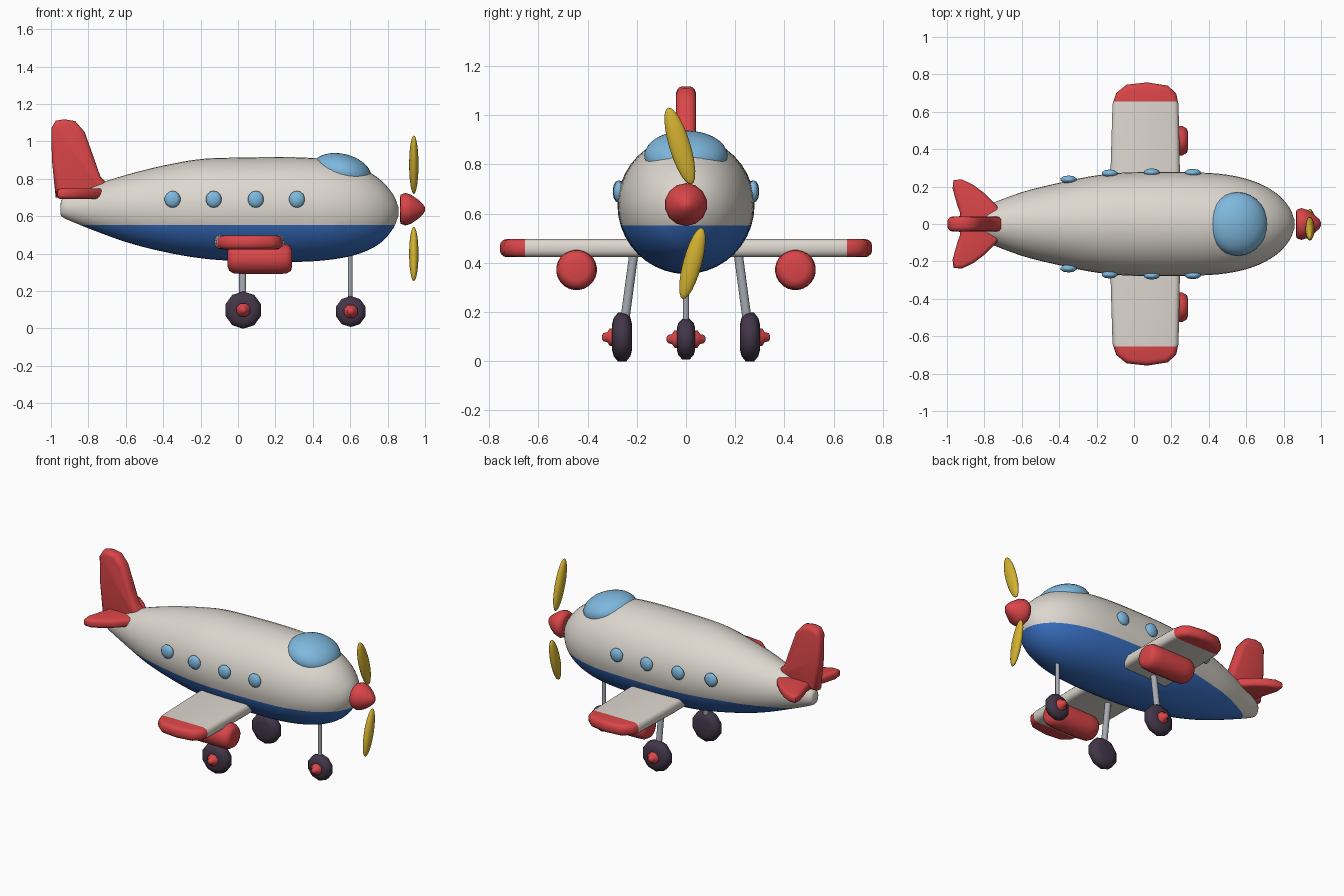
import bpy, bmesh, math
from mathutils import Vector, Matrix

cube = bpy.data.objects.get("Cube")
if cube:
    bpy.data.objects.remove(cube, do_unlink=True)


def material(name, rgb):
    m = bpy.data.materials.new(name)
    m.use_nodes = True
    m.diffuse_color = (*rgb, 1)
    m.node_tree.nodes["Principled BSDF"].inputs["Base Color"].default_value = (*rgb, 1)
    return m


CREAM = material("cream", (0.72, 0.68, 0.62))
BLUE = material("deep blue", (0.04, 0.16, 0.55))
RED = material("red", (0.70, 0.06, 0.065))
GLASS = material("sky blue", (0.21, 0.48, 0.73))
YELLOW = material("yellow", (0.65, 0.44, 0.03))
TYRE = material("dark plum", (0.055, 0.037, 0.065))
METAL = material("grey metal", (0.38, 0.40, 0.44))


def finish(name, bm, mats, angle=50, rule=None):
    """Turn a bmesh into a smooth-shaded object; rule picks each face's material."""
    bmesh.ops.recalc_face_normals(bm, faces=bm.faces)
    if rule:
        for f in bm.faces:
            f.material_index = rule(f.calc_center_median())
    me = bpy.data.meshes.new(name)
    bm.to_mesh(me)
    bm.free()
    ob = bpy.data.objects.new(name, me)
    bpy.context.collection.objects.link(ob)
    for m in mats:
        me.materials.append(m)
    bpy.ops.object.select_all(action='DESELECT')
    ob.select_set(True)
    bpy.context.view_layer.objects.active = ob
    bpy.ops.object.shade_smooth_by_angle(angle=math.radians(angle))
    return ob


def cut(bm, co, no):
    bmesh.ops.bisect_plane(bm, geom=bm.verts[:] + bm.edges[:] + bm.faces[:],
                           plane_co=co, plane_no=no)


def loft(rings):
    bm = bmesh.new()
    rows = [[bm.verts.new(p) for p in ring] for ring in rings]
    n = len(rows[0])
    for a, b in zip(rows, rows[1:]):
        for i in range(n):
            j = (i + 1) % n
            bm.faces.new((a[i], a[j], b[j], b[i]))
    bm.faces.new(rows[0])
    bm.faces.new(rows[-1])
    return bm


def lathe(name, origin, direction, profile, mat, sides=16, angle=50):
    """Spin (distance, radius) pairs around a direction."""
    rot = Vector(direction).to_track_quat('Z', 'Y').to_matrix()
    turn = [2 * math.pi * (i + 0.5) / sides for i in range(sides)]
    rings = [[Vector(origin) + rot @ Vector((r * math.cos(t), r * math.sin(t), d))
              for t in turn] for d, r in profile]
    return finish(name, loft(rings), [mat], angle)


def ellipsoid(name, centre, size, mat, axis='X', tilt=0, u=20, v=12):
    bm = bmesh.new()
    place = (Matrix.Translation(centre) @ Matrix.Rotation(math.radians(tilt), 4, axis)
             @ Matrix.Diagonal((*size, 1)))
    bmesh.ops.create_uvsphere(bm, u_segments=u, v_segments=v, radius=1, matrix=place)
    return finish(name, bm, [mat], 80)


def slab(outline, thick, bevel):
    """Flat outline in XY, thickened about z = 0 with rounded rims."""
    bm = bmesh.new()
    face = bm.faces.new([bm.verts.new((x, y, -thick)) for x, y in outline])
    out = bmesh.ops.extrude_face_region(bm, geom=[face])
    top = [v for v in out['geom'] if isinstance(v, bmesh.types.BMVert)]
    bmesh.ops.translate(bm, verts=top, vec=(0, 0, 2 * thick))
    rims = [e for e in bm.edges if abs(e.verts[0].co.z - e.verts[1].co.z) < 1e-5]
    bmesh.ops.bevel(bm, geom=rims, offset=bevel, segments=3, profile=0.5, affect='EDGES')
    return bm


# Fuselage: stations of x, top, bottom, half width, blended smoothly
stations = [(-0.95, 0.66, 0.61, 0.02), (-0.93, 0.70, 0.59, 0.045), (-0.8, 0.755, 0.535, 0.095),
            (-0.6, 0.82, 0.462, 0.17), (-0.4, 0.87, 0.41, 0.22), (-0.2, 0.905, 0.375, 0.26),
            (0.0, 0.913, 0.36, 0.277), (0.3, 0.915, 0.355, 0.277), (0.5, 0.9, 0.368, 0.263),
            (0.65, 0.86, 0.4, 0.225), (0.76, 0.795, 0.455, 0.165), (0.83, 0.715, 0.535, 0.09),
            (0.857, 0.65, 0.6, 0.025)]
P = [Vector(s) for s in stations]
P = [2 * P[0] - P[1]] + P + [2 * P[-1] - P[-2]]
path = []
for a, b, c, d in zip(P, P[1:], P[2:], P[3:]):
    for k in range(4):
        t = k / 4
        path.append(b + 0.5 * t * (c - a + t * (2 * a - 5 * b + 4 * c - d
                                                + t * (3 * (b - c) + d - a))))
path.append(P[-2])
ANG = [2 * math.pi * i / 40 for i in range(40)]
body = loft([[(x, w * math.cos(t), (hi + lo) / 2 + (hi - lo) / 2 * math.sin(t)) for t in ANG]
             for x, hi, lo, w in path])
cut(body, (0, 0, 0.552), (0, 0, 1))
finish("fuselage", body, [CREAM, BLUE], 60, lambda c: 1 if c.z < 0.552 else 0)

# Windscreen and cabin windows
ellipsoid("windscreen", (0.555, 0, 0.835), (0.162, 0.17, 0.098), GLASS, 'Y', 14, 28, 16)
for side in (-1, 1):
    for i, (x, y) in enumerate([(-0.35, 0.238), (-0.13, 0.27), (0.095, 0.276), (0.315, 0.274)]):
        ellipsoid(f"cabin_window_{i + 1}_{'left' if side > 0 else 'right'}",
                  (x, side * y, 0.69), (0.045, 0.022, 0.045), GLASS, u=10, v=7)

# Wing: one slab from tip to tip with red ends
half = [(0.245, 0.30), (0.238, 0.64), (0.225, 0.70), (0.18, 0.74), (0.07, 0.757),
        (-0.04, 0.745), (-0.095, 0.70), (-0.115, 0.64), (-0.125, 0.30)]
wing = slab(half + [(x, -y) for x, y in reversed(half)], 0.037, 0.028)
for s in (-1, 1):
    cut(wing, (0, s * 0.655, 0), (0, 1, 0))
bmesh.ops.translate(wing, verts=wing.verts, vec=(0, 0, 0.46))
finish("wing", wing, [CREAM, RED], 60, lambda c: 1 if abs(c.y) > 0.655 else 0)

# Tail fin, standing in the XZ plane
fin = slab([(-0.975, 0.70), (-0.995, 0.9), (-0.998, 1.07), (-0.975, 1.11), (-0.93, 1.118),
            (-0.87, 1.108), (-0.82, 1.05), (-0.77, 0.91), (-0.735, 0.81), (-0.70, 0.775),
            (-0.72, 0.72)], 0.04, 0.027)
bmesh.ops.rotate(fin, verts=fin.verts, matrix=Matrix.Rotation(math.pi / 2, 3, 'X'))
finish("tail_fin", fin, [RED], 60)

# Tailplane
half = [(-0.70, 0.05), (-0.735, 0.10), (-0.80, 0.165), (-0.86, 0.21), (-0.92, 0.238),
        (-0.965, 0.235), (-0.97, 0.19), (-0.945, 0.10), (-0.93, 0.06)]
tail = slab(half + [(x, -y) for x, y in reversed(half)], 0.028, 0.02)
bmesh.ops.translate(tail, verts=tail.verts, vec=(0, 0, 0.72))
finish("tailplane", tail, [RED], 60)

# Spinner and propeller blades
lathe("spinner", (0.865, 0, 0.637), (1, 0, 0),
      [(0, 0.06), (0.005, 0.078), (0.03, 0.087), (0.06, 0.078), (0.10, 0.05),
       (0.125, 0.027), (0.135, 0.008)], RED, 14, 70)
ellipsoid("upper_blade", (0.94, -0.025, 0.875), (0.025, 0.043, 0.163), YELLOW, 'X', 17)
ellipsoid("lower_blade", (0.94, 0.026, 0.398), (0.025, 0.038, 0.15), YELLOW, 'X', -15)


# Wheels with hubs
def wheel(name, centre, r, w, hub_sides):
    lathe(name + "_tyre", centre, (0, 1, 0),
          [(-w, r * 0.55), (-w * 0.85, r * 0.78), (-w * 0.4, r), (w * 0.4, r),
           (w * 0.85, r * 0.78), (w, r * 0.55)], TYRE, 10, 70)
    for s in hub_sides:
        lathe(f"{name}_hub_{'left' if s > 0 else 'right'}", centre, (0, s, 0),
              [(0, 0.04), (w + 0.01, 0.038), (w + 0.02, 0.022), (w + 0.036, 0.018),
               (w + 0.042, 0.008)], RED, 8, 60)


def strut(name, low, high, r):
    d = Vector(high) - Vector(low)
    lathe(name, low, d, [(0, r), (d.length, r)], METAL, 12)


wheel("nose_wheel", (0.603, 0, 0.09), 0.083, 0.037, (-1, 1))
strut("nose_strut", (0.6, 0, 0.1), (0.6, 0, 0.45), 0.013)

# Engines and main landing gear on each side
for s, side in ((1, "left"), (-1, "right")):
    lathe("engine_" + side, (-0.055, s * 0.445, 0.372), (1, 0, 0),
          [(0, 0.045), (0.008, 0.065), (0.03, 0.078), (0.08, 0.082), (0.27, 0.083),
           (0.315, 0.079), (0.338, 0.065), (0.344, 0.045)], RED, 24, 60)
    wheel("main_wheel_" + side, (0.028, s * 0.26, 0.098), 0.1, 0.04, (s,))
    strut("main_strut_" + side, (0.025, s * 0.255, 0.12), (0.025, s * 0.208, 0.47), 0.019)
